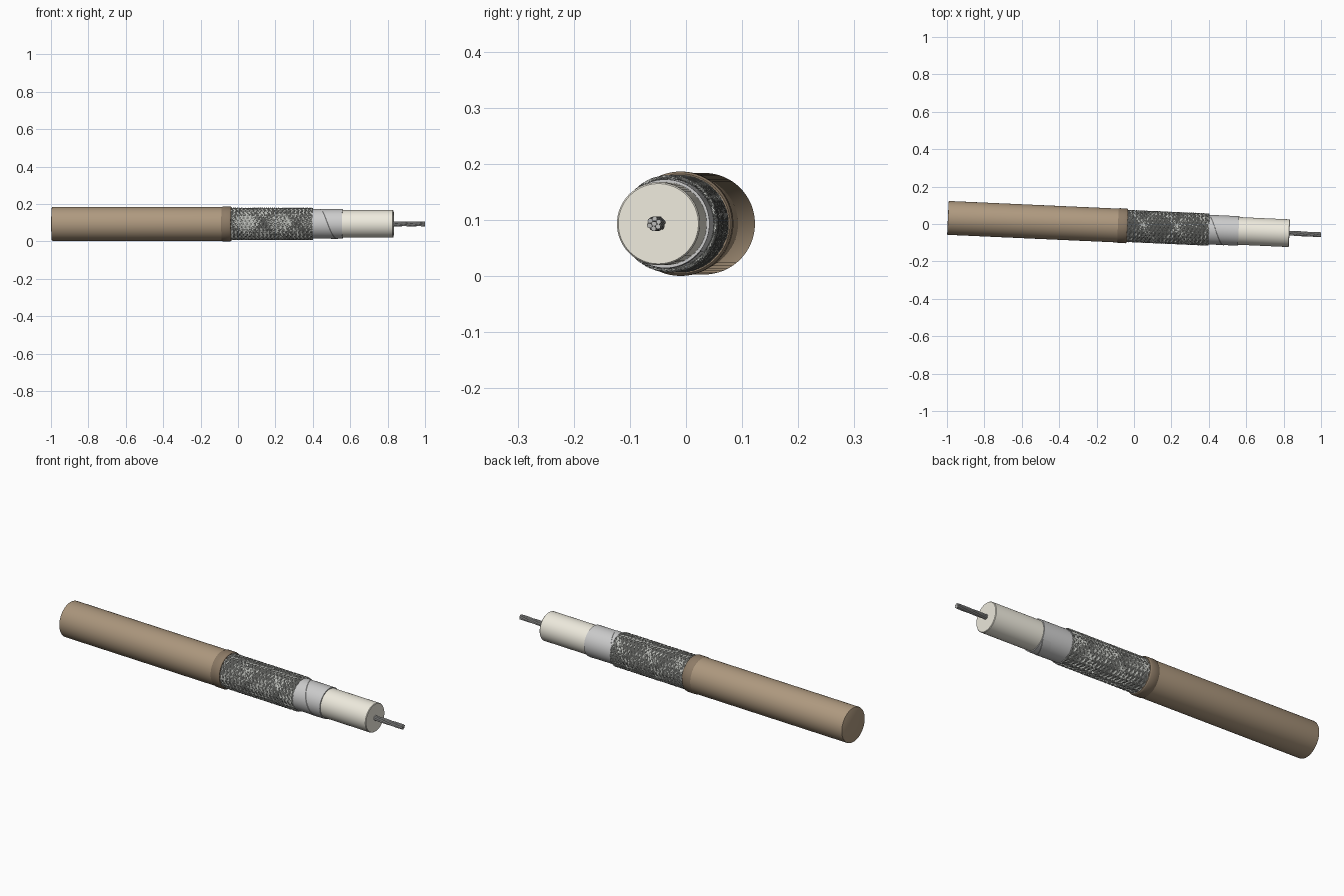
import bpy, math
from mathutils import Matrix

if "Cube" in bpy.data.objects:
    bpy.data.objects.remove(bpy.data.objects["Cube"])

# Everything is built along local x, then turned slightly and lifted
PLACE = Matrix.Translation((0, -0.012, 0.0935)) @ Matrix.Rotation(math.radians(-2.57), 4, 'Z')


def material(name, rgb):
    m = bpy.data.materials.new(name)
    m.diffuse_color = (*rgb, 1)
    m.use_nodes = True
    m.node_tree.nodes["Principled BSDF"].inputs["Base Color"].default_value = m.diffuse_color
    return m


TAN = material("tan_jacket", (0.42, 0.315, 0.21))
DARK_TAN = material("dark_tan", (0.27, 0.20, 0.135))
STEEL = material("braid_wire", (0.50, 0.51, 0.48))
DARK = material("braid_shadow", (0.13, 0.135, 0.125))
FOIL = material("foil", (0.70, 0.71, 0.69))
CREAM = material("cream", (0.86, 0.83, 0.73))
WIRE = material("conductor", (0.50, 0.50, 0.49))


def finish(ob, mat):
    ob.data.materials.append(mat)
    ob.matrix_world = PLACE
    bpy.ops.object.select_all(action='DESELECT')
    ob.select_set(True)
    bpy.context.view_layer.objects.active = ob
    if ob.type == 'CURVE':
        bpy.ops.object.convert(target='MESH')
    bpy.ops.object.shade_smooth_by_angle(angle=math.radians(35))


def grid_object(name, rows, closed, caps, mat):
    n = len(rows[0])
    verts = [p for row in rows for p in row]
    faces = []
    for i in range(len(rows) - 1):
        for j in range(n if closed else n - 1):
            k = (j + 1) % n
            faces.append((i * n + j, i * n + k, (i + 1) * n + k, (i + 1) * n + j))
    if caps:
        faces += [tuple(range(n))[::-1], tuple((len(rows) - 1) * n + j for j in range(n))]
    me = bpy.data.meshes.new(name)
    me.from_pydata(verts, [], faces)
    ob = bpy.data.objects.new(name, me)
    bpy.context.collection.objects.link(ob)
    finish(ob, mat)


def turned(name, profile, mat, sides=64):
    rows = [[(x, -r * math.sin(t), r * math.cos(t))
             for t in (math.tau * j / sides for j in range(sides))] for x, r in profile]
    grid_object(name, rows, True, True, mat)


def wires(name, paths, radius, mat, res):
    cu = bpy.data.curves.new(name, 'CURVE')
    cu.dimensions = '3D'
    cu.bevel_depth = radius
    cu.bevel_resolution = res
    cu.use_fill_caps = True
    for path in paths:
        sp = cu.splines.new('POLY')
        sp.points.add(len(path) - 1)
        for p, co in zip(sp.points, path):
            p.co = (*co, 1)
    ob = bpy.data.objects.new(name, cu)
    bpy.context.collection.objects.link(ob)
    finish(ob, mat)


# Outer jacket and the rolled lip at its cut end
turned("jacket", [(-0.996, 0.0875), (-0.995, 0.0895), (-0.992, 0.0905), (-0.06, 0.0905)], TAN)
turned("jacket_lip", [(-0.086, 0.0905), (-0.082, 0.093), (-0.042, 0.093),
                      (-0.037, 0.0915), (-0.035, 0.089)], DARK_TAN)

# Dark sleeve beneath the woven shield
turned("braid_base", [(-0.05, 0.0808), (0.397, 0.0808)], DARK)

# Woven shield: two opposed sets of helical three-wire bundles
N, PITCH, X0, X1, STEPS = 16, 0.35, -0.045, 0.40, 160
paths = []
for d in (1, -1):
    for i in range(N):
        for w in (-1, 0, 1):
            path = []
            for s in range(STEPS + 1):
                x = X0 + (X1 - X0) * s / STEPS
                turn = math.tau * (x - X0) / PITCH
                a = d * turn + math.tau * i / N + w * 0.085
                r = 0.0832 + d * 0.0018 * math.cos(N * turn)
                path.append((x, r * math.cos(a), r * math.sin(a)))
            paths.append(path)
wires("braid_wires", paths, 0.0022, STEEL, 0)

# Foil wrap with a raised spiral overlap
turned("foil_wrap", [(0.38, 0.079), (0.56, 0.079)], FOIL)
rows = []
for s in range(65):
    a = math.tau * (s / 64 * 0.85) + 0.3
    x = 0.40 + 0.16 * s / 64
    rows.append([(min(max(x + dx, 0.39), 0.561), r * math.cos(a), r * math.sin(a))
                 for dx, r in ((-0.05, 0.079), (-0.002, 0.0802), (0.0, 0.0788))])
grid_object("foil_overlap", rows, False, False, FOIL)

# Inner insulation
turned("insulation", [(0.54, 0.074), (0.829, 0.074), (0.832, 0.0715)], CREAM)

# Twisted conductor: one core strand with six around it
strands = [[(0.81, 0, 0), (1.0, 0, 0)]]
for i in range(6):
    strands.append([(0.81 + 0.19 * s / 24,
                     0.0088 * math.cos(math.tau * (i / 6 + s / 24 * 0.4)),
                     0.0088 * math.sin(math.tau * (i / 6 + s / 24 * 0.4))) for s in range(25)])
wires("conductor_strands", strands, 0.0045, WIRE, 3)
